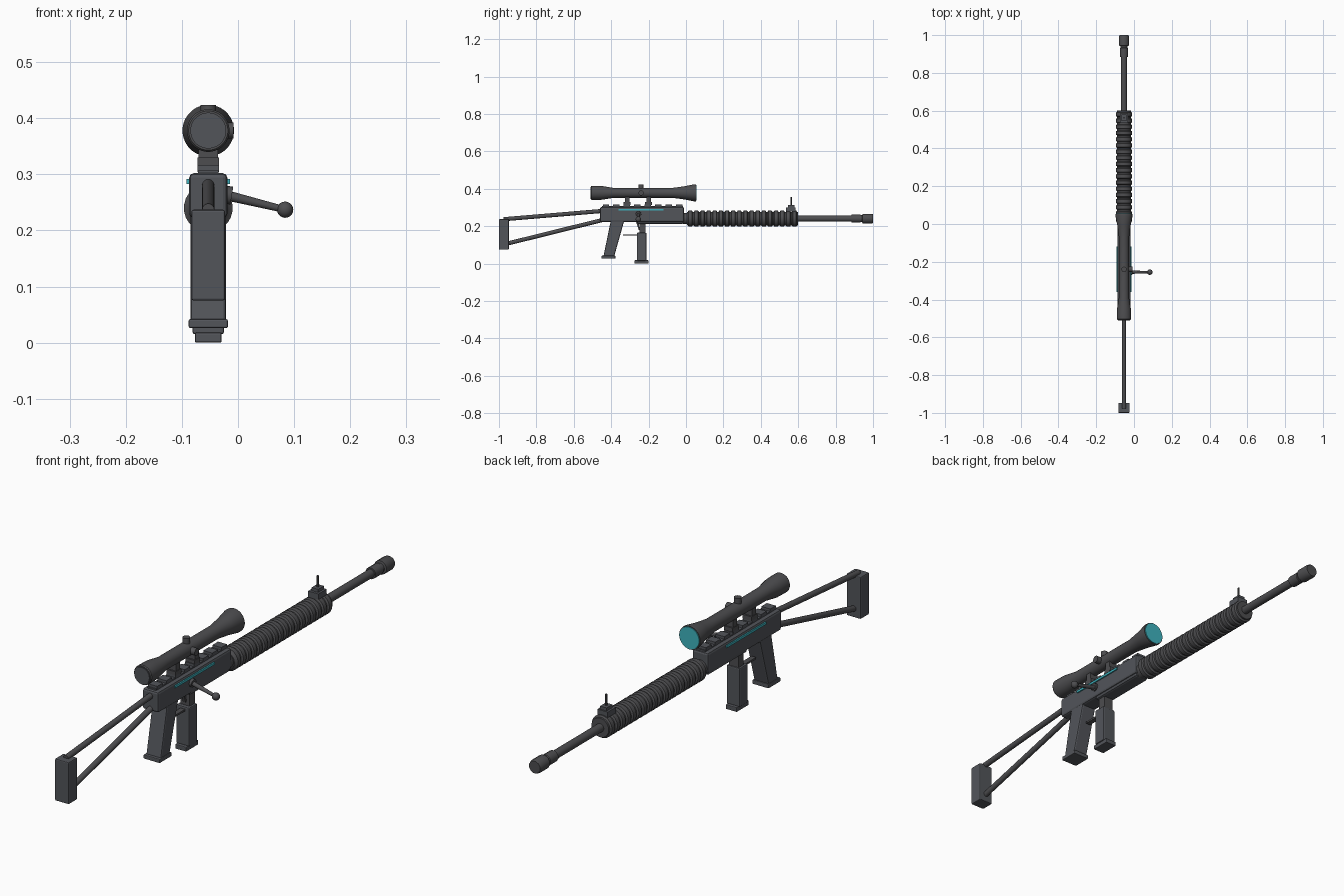
import bpy, bmesh, math
from mathutils import Vector, Matrix

if "Cube" in bpy.data.objects:
    bpy.data.objects.remove(bpy.data.objects["Cube"])

CX = -0.053  # centre plane of the body


def mat(name, rgb):
    m = bpy.data.materials.new(name)
    m.diffuse_color = (*rgb, 1)
    m.use_nodes = True
    m.node_tree.nodes["Principled BSDF"].inputs["Base Color"].default_value = m.diffuse_color
    return m


BODY = mat("dark grey body", (0.085, 0.09, 0.102))
METAL = mat("dark metal", (0.075, 0.075, 0.08))
TEAL = mat("teal glow", (0.05, 0.45, 0.52))


def finish(name, bm, m, smooth=False, bevel=0):
    bmesh.ops.recalc_face_normals(bm, faces=bm.faces)
    me = bpy.data.meshes.new(name)
    bm.to_mesh(me)
    bm.free()
    ob = bpy.data.objects.new(name, me)
    bpy.context.collection.objects.link(ob)
    me.materials.append(m)
    if bevel:
        b = ob.modifiers.new("bevel", 'BEVEL')
        b.width, b.segments = bevel, 2
    if smooth:
        bpy.ops.object.select_all(action='DESELECT')
        ob.select_set(True)
        bpy.context.view_layer.objects.active = ob
        bpy.ops.object.shade_smooth_by_angle(angle=math.radians(35))
    return ob


def box(name, x, y, z, m=BODY, bevel=0):
    """Box from (min, max) ranges; x is relative to the centre plane."""
    bm = bmesh.new()
    bmesh.ops.create_cube(bm, size=1)
    for v in bm.verts:
        v.co = Vector([r[0] + (c + 0.5) * (r[1] - r[0]) for c, r in zip(v.co, (x, y, z))])
        v.co.x += CX
    return finish(name, bm, m, bevel=bevel)


def prism(name, pts, half, m=BODY, bevel=0):
    """Side profile (y, z) extruded across the body."""
    bm = bmesh.new()
    f = bm.faces.new([bm.verts.new((CX - half, y, z)) for y, z in pts])
    r = bmesh.ops.extrude_face_region(bm, geom=[f])
    vs = [v for v in r["geom"] if isinstance(v, bmesh.types.BMVert)]
    bmesh.ops.translate(bm, vec=(2 * half, 0, 0), verts=vs)
    return finish(name, bm, m, bevel=bevel)


def lathe(name, profile, zc, m=METAL, n=24, smooth=True):
    """Profile of (y, radius) turned about an axis along y at height zc."""
    bm = bmesh.new()
    rings = [[bm.verts.new((CX + r * math.cos(2 * math.pi * (i + .5) / n), y,
                            zc + r * math.sin(2 * math.pi * (i + .5) / n)))
              for i in range(n)] for y, r in profile]
    for a, b in zip(rings, rings[1:]):
        for i in range(n):
            j = (i + 1) % n
            bm.faces.new((a[i], a[j], b[j], b[i]))
    bm.faces.new(rings[0])
    bm.faces.new(rings[-1])
    return finish(name, bm, m, smooth)


def rod(name, a, b, r1, r2=None, m=METAL, n=16):
    a, b = Vector(a), Vector(b)
    d = b - a
    M = Matrix.Translation((a + b) / 2) @ d.to_track_quat('Z', 'Y').to_matrix().to_4x4()
    bm = bmesh.new()
    bmesh.ops.create_cone(bm, cap_ends=True, segments=n, radius1=r1,
                          radius2=r2 or r1, depth=d.length, matrix=M)
    return finish(name, bm, m, True)


# Receiver with rounded edges, lower rounded front half and glowing side strips
box("receiver", (-.034, .034), (-.46, -.01), (.222, .302), bevel=.008)
box("lower_receiver", (-.029, .029), (-.26, -.015), (.212, .24), bevel=.008)
lathe("barrel_collar", [(-.02, .03), (.02, .03)], .24)
for s, side in ((-1, "left"), (1, "right")):
    box(side + "_strip", sorted((s * .033, s * .039)), (-.36, -.12), (.283, .292), TEAL)

# Toothed top rail
box("rail", (-.018, .018), (-.45, -.015), (.298, .307))
for i in range(8):
    y = -.445 + i * .056
    box(f"rail_tooth_{i}", (-.019, .019), (y, y + .034), (.304, .317))

# Ribbed handguard
prof = [(.005, .034)]
count = 18
pitch = .59 / count
for i in range(count):
    y = .01 + i * pitch
    prof += [(y, .037), (y + .004, .0435), (y + pitch - .011, .0435), (y + pitch - .007, .037)]
prof.append((.6, .037))
lathe("handguard", prof, .24)

# Barrel and muzzle
lathe("barrel", [(.58, .016), (.9, .016)], .24)
lathe("muzzle", [(.885, .022), (.932, .022), (.934, .019), (.942, .019),
                 (.944, .027), (.992, .027), (1.0, .024)], .24, n=12)

# Front sight
box("front_sight_base", (-.022, .022), (.535, .585), (.278, .3))
box("front_sight_block", (-.014, .014), (.545, .58), (.298, .312))
rod("front_sight_post", (CX, .562, .31), (CX, .562, .355), .004, n=8)

# Scope with lenses, turrets and mounts
lathe("scope", [(-.508, .035), (-.504, .038), (-.45, .037), (-.39, .027), (-.07, .027),
                (-.01, .035), (.045, .046), (.053, .045)], .378, n=32)
lathe("front_lens", [(.052, .042), (.056, .042)], .378, TEAL, 32)
lathe("rear_lens", [(-.511, .032), (-.507, .032)], .378, BODY, 32)
rod("top_turret", (CX, -.24, .39), (CX, -.24, .424), .014)
rod("side_turret", (CX, -.24, .378), (CX + .045, -.24, .378), .014)
for y, part in ((-.315, "rear"), (-.2, "front")):
    box(part + "_mount_base", (-.019, .019), (y - .018, y + .018), (.314, .33), METAL)
    box(part + "_mount", (-.017, .017), (y - .012, y + .012), (.325, .36), METAL)

# Skeleton stock
box("butt_plate", (-.03, .03), (-1, -.947), (.075, .237), bevel=.004)
rod("upper_stock_rod", (CX, -.975, .237), (CX, -.45, .281), .011)
rod("lower_stock_rod", (CX, -.955, .107), (CX, -.45, .232), .011)

# Pistol grip
prism("grip", [(-.402, .23), (-.33, .23), (-.385, .035), (-.442, .035)], .032, bevel=.006)
box("grip_base", (-.035, .035), (-.452, -.378), (.026, .042), bevel=.003)

# Magazine, neck, trigger and guard
box("magazine", (-.028, .028), (-.262, -.212), (.015, .165), bevel=.004)
box("magazine_base", (-.024, .024), (-.275, -.2), (0, .018), bevel=.003)
box("magazine_neck", (-.02, .02), (-.248, -.216), (.16, .225), METAL)
box("trigger_guard", (-.01, .01), (-.338, -.255), (.149, .156), METAL)
prism("trigger", [(-.268, .225), (-.255, .225), (-.247, .18), (-.252, .178)], .006, METAL)

# Bolt handle with ball end
rod("bolt_base", (CX + .03, -.255, .264), (CX + .042, -.255, .262), .016)
rod("bolt_rod", (CX + .035, -.255, .262), (.08, -.255, .238), .009, .006)
bm = bmesh.new()
bmesh.ops.create_uvsphere(bm, u_segments=16, v_segments=10, radius=.0145,
                          matrix=Matrix.Translation((.084, -.255, .237)))
finish("bolt_ball", bm, METAL, True)
